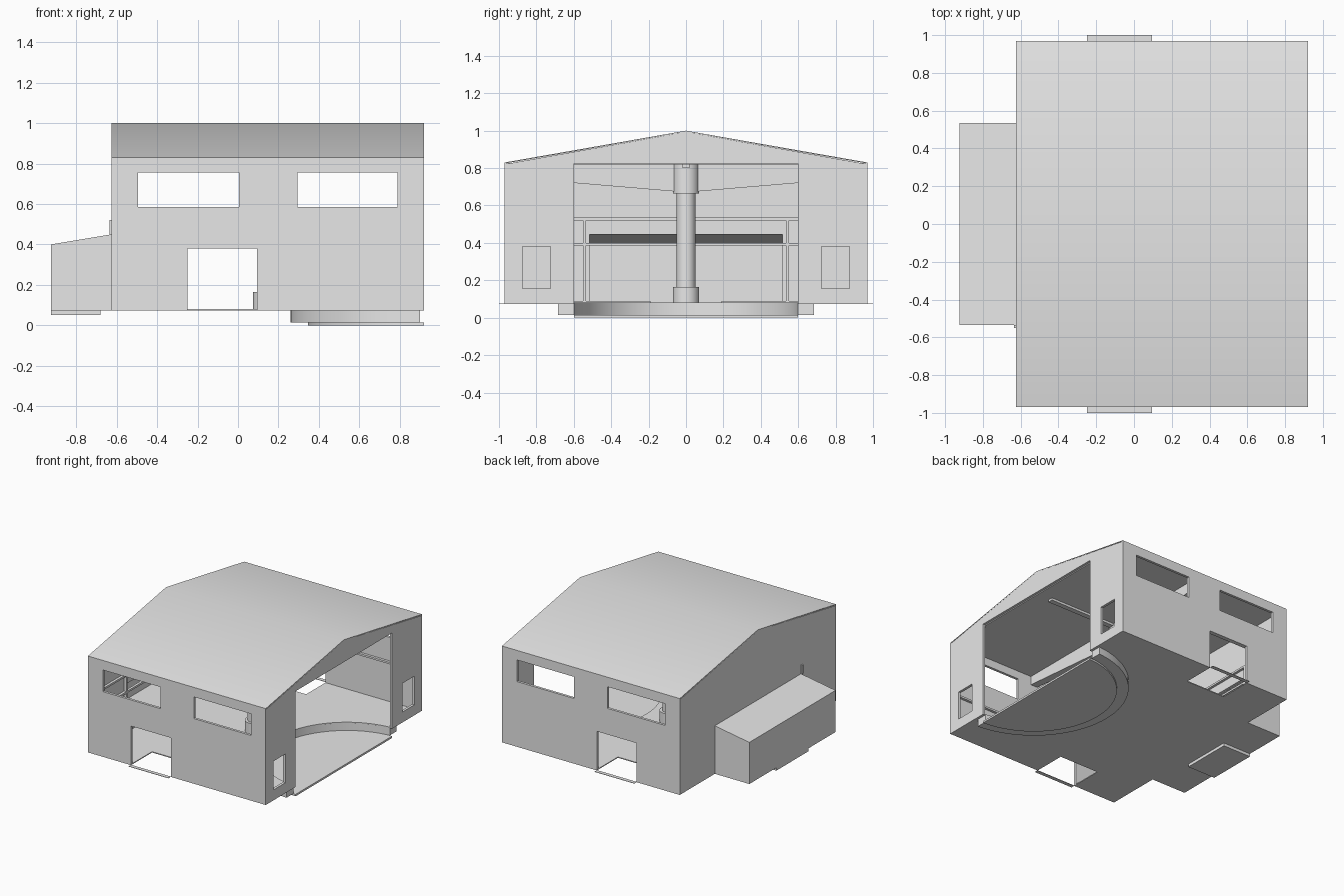
import bpy
import math
from mathutils import Matrix

if "Cube" in bpy.data.objects:
    bpy.data.objects.remove(bpy.data.objects["Cube"], do_unlink=True)

GREY = (0.8, 0.8, 0.8, 1)
grey = bpy.data.materials.new("plain_grey")
grey.use_nodes = True
grey.diffuse_color = GREY
grey.node_tree.nodes["Principled BSDF"].inputs["Base Color"].default_value = GREY

# Main dimensions
LEFT, RIGHT, DEPTH = -0.625, 0.92, 0.97
FLOOR, EAVE, RIDGE, T = 0.08, 0.83, 1.0, 0.02
SKIN = 0.006
DOOR = (-0.25, 0.095)
ANNEX, ANNEX_Y = -0.925, 0.535
PIT_X, PIT_R, RIM_R = 0.945, 0.6, 0.685

# Rotations that turn a flat outline into each plane
PLANES = {
    "XY": Matrix.Identity(3),
    "XZ": Matrix(((1, 0, 0), (0, 0, -1), (0, 1, 0))),
    "YZ": Matrix(((0, 0, 1), (1, 0, 0), (0, 1, 0))),
}
NORMAL = {"XY": 2, "XZ": 1, "YZ": 0}


def finish(name, mesh):
    mesh.name = name
    mesh.materials.clear()
    mesh.materials.append(grey)
    ob = bpy.data.objects.new(name, mesh)
    bpy.context.collection.objects.link(ob)
    bpy.ops.object.select_all(action="DESELECT")
    ob.select_set(True)
    bpy.context.view_layer.objects.active = ob
    bpy.ops.object.shade_smooth_by_angle(angle=math.radians(30))
    return ob


def plate(name, plane, low, high, *loops):
    """Extrude an outline, with any hole loops, from low to high."""
    curve = bpy.data.curves.new(name, "CURVE")
    curve.dimensions = "2D"
    curve.fill_mode = "BOTH"
    curve.extrude = (high - low) / 2
    for loop in loops:
        spline = curve.splines.new("POLY")
        spline.points.add(len(loop) - 1)
        for point, (a, b) in zip(spline.points, loop):
            point.co = (a, b, 0, 1)
        spline.use_cyclic_u = True
    helper = bpy.data.objects.new(name + "_outline", curve)
    bpy.context.collection.objects.link(helper)
    bpy.context.view_layer.update()
    graph = bpy.context.evaluated_depsgraph_get()
    mesh = bpy.data.meshes.new_from_object(helper.evaluated_get(graph))
    bpy.data.objects.remove(helper, do_unlink=True)
    matrix = PLANES[plane].to_4x4()
    matrix.translation[NORMAL[plane]] = (low + high) / 2
    mesh.transform(matrix)
    return finish(name, mesh)


def rect(a0, a1, b0, b1):
    return [(a0, b0), (a1, b0), (a1, b1), (a0, b1)]


def box(name, x0, x1, y0, y1, z0, z1):
    return plate(name, "XY", z0, z1, rect(x0, x1, y0, y1))


def cylinder(name, x, radius, z0, z1):
    ring = [(x + radius * math.cos(i * math.tau / 32), radius * math.sin(i * math.tau / 32))
            for i in range(32)]
    return plate(name, "XY", z0, z1, ring)


def arc(radius, limit, steps=40):
    """Points of the turning circle from -y round to +y, cut off at x = limit."""
    start = math.acos((limit - PIT_X) / radius)
    sweep = math.tau - 2 * start
    return [(PIT_X + radius * math.cos(start + sweep * i / steps),
             radius * math.sin(start + sweep * i / steps)) for i in range(steps + 1)][::-1]


# Floor with door notches, round pit and annex base
notch = DEPTH - 0.26
half = [(LEFT, ANNEX_Y), (LEFT, DEPTH), (DOOR[0], DEPTH), (DOOR[0], notch),
        (DOOR[1], notch), (DOOR[1], DEPTH), (RIGHT, DEPTH)]
outline = ([(ANNEX, -ANNEX_Y), (ANNEX, ANNEX_Y)] + half + arc(PIT_R, RIGHT)[::-1]
           + [(x, -y) for x, y in reversed(half)])
plate("floor", "XY", 0.073, FLOOR, outline)
plate("pit_base", "XY", 0, 0.015, arc(PIT_R, RIGHT))
plate("pit_rim", "XY", 0.015, 0.073, arc(RIM_R, 0.9) + arc(PIT_R, 0.9)[::-1])

# Long walls, each with a door and two windows
wall = [(LEFT, FLOOR), (DOOR[0], FLOOR), (DOOR[0], 0.38), (DOOR[1], 0.38),
        (DOOR[1], FLOOR), (RIGHT, FLOOR), (RIGHT, EAVE - SKIN), (LEFT, EAVE - SKIN)]
windows = [rect(-0.495, 0.005, 0.585, 0.755), rect(0.295, 0.79, 0.585, 0.755)]
for name, side in (("front", -1), ("back", 1)):
    low, high = sorted((side * DEPTH, side * (DEPTH - T)))
    plate(name + "_wall", "XZ", low, high, wall, *windows)
    low, high = sorted((side * DEPTH, side))
    box(name + "_door_sill", *DOOR, low, high, 0.073, 0.076)
    low, high = sorted((side * (DEPTH - T), side * (DEPTH - 2 * T)))
    box(name + "_wall_rail", LEFT + T, RIGHT - T, low, high, 0.385, 0.4)

# Gable ends
inner = DEPTH - T


def gable(opening_y, opening_z):
    return [(-inner, FLOOR), (-opening_y, FLOOR), (-opening_y, opening_z),
            (opening_y, opening_z), (opening_y, FLOOR), (inner, FLOOR),
            (inner, EAVE - SKIN), (0, RIDGE - SKIN), (-inner, EAVE - SKIN)]


plate("open_gable", "YZ", RIGHT - T, RIGHT, gable(0.6, EAVE - 0.005),
      rect(-0.875, -0.725, 0.155, 0.38), rect(0.725, 0.875, 0.155, 0.38))
plate("annex_gable", "YZ", LEFT, LEFT + T, gable(ANNEX_Y - T, 0.445))

# Roof skin and flat ceiling
plate("roof", "YZ", LEFT, RIGHT,
      [(-DEPTH, EAVE), (-DEPTH, EAVE - SKIN), (0, RIDGE - SKIN),
       (DEPTH, EAVE - SKIN), (DEPTH, EAVE), (0, RIDGE)])
box("ceiling", LEFT + T, RIGHT - T, -inner, inner, 0.818, EAVE - 0.004)

# Annex on the closed end
for name, side in (("front", -1), ("back", 1)):
    low, high = sorted((side * ANNEX_Y, side * (ANNEX_Y - T)))
    plate("annex_" + name + "_wall", "XZ", low, high,
          [(ANNEX, FLOOR), (LEFT, FLOOR), (LEFT, 0.444), (ANNEX, 0.394)])
box("annex_end_wall", ANNEX, ANNEX + T, -ANNEX_Y + T, ANNEX_Y - T, FLOOR, 0.394)
plate("annex_roof", "XZ", -ANNEX_Y, ANNEX_Y,
      [(ANNEX, 0.394), (LEFT, 0.444), (LEFT, 0.45), (ANNEX, 0.4)])
box("annex_foot", ANNEX, -0.68, -0.2, 0.2, 0.05, 0.073)
box("annex_post", LEFT - 0.01, LEFT, -0.55, -0.535, 0.45, 0.52)

# Frame round the annex opening, inside
face = LEFT + T
box("frame_beam", face, face + T, -inner, inner, 0.52, 0.535)
box("frame_rail", face, face + T, -inner, inner, 0.385, 0.4)
for name, side in (("front", -1), ("back", 1)):
    low, high = sorted((side * 0.535, side * 0.55))
    box("frame_post_" + name, face, face + T, low, high, FLOOR, 0.52)
    low, high = sorted((side * 0.19, side * 0.6))
    box("threshold_" + name, face, face + T, low, high, FLOOR, 0.09)

# Central column, roof beam and hoist rail
COLUMN = 0.145
cylinder("column_base", COLUMN, 0.07, FLOOR, 0.165)
cylinder("column_shaft", COLUMN, 0.05, 0.165, 0.67)
cylinder("column_cap", COLUMN, 0.07, 0.665, 0.818)
plate("roof_beam", "YZ", COLUMN - 0.03, COLUMN + 0.03,
      [(-inner, 0.75), (0, 0.67), (inner, 0.75), (inner, 0.818), (-inner, 0.818)])
box("hoist_rail", COLUMN, 0.79, -0.02, 0.02, 0.8, 0.818)
